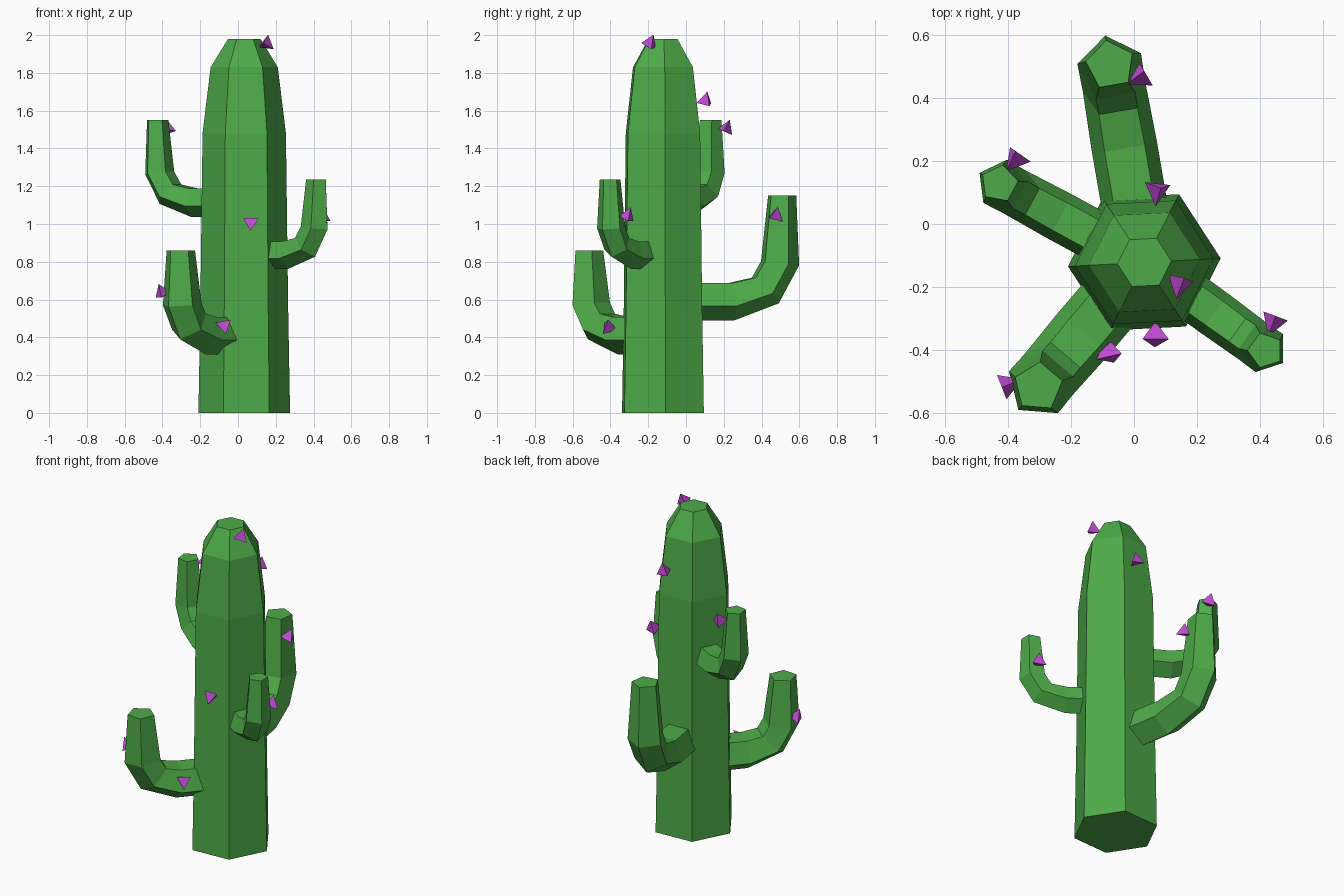
import bpy, bmesh
from math import sin, cos, pi, radians
from mathutils import Vector

if "Cube" in bpy.data.objects:
    bpy.data.objects.remove(bpy.data.objects["Cube"])

UP = Vector((0, 0, 1))
AXIS = Vector((0.033, -0.122, 0))      # trunk centre line


def material(name, color):
    m = bpy.data.materials.new(name)
    m.diffuse_color = color
    m.use_nodes = True
    m.node_tree.nodes["Principled BSDF"].inputs["Base Color"].default_value = m.diffuse_color
    return m


green = material("cactus_green", (0.076, 0.41, 0.066, 1))
purple = material("flower_purple", (0.53, 0.07, 0.65, 1))


def add_object(name, bm, mat):
    bmesh.ops.recalc_face_normals(bm, faces=bm.faces)
    me = bpy.data.meshes.new(name)
    bm.to_mesh(me)
    bm.free()
    me.materials.append(mat)
    bpy.context.collection.objects.link(bpy.data.objects.new(name, me))


def ring(center, u, v, r, sides):
    return [center + r * (cos(2 * pi * i / sides) * u + sin(2 * pi * i / sides) * v)
            for i in range(sides)]


def loft(name, rings, mat):
    """Flat-faced closed skin through rings of points."""
    bm = bmesh.new()
    rows = [[bm.verts.new(p) for p in r] for r in rings]
    n = len(rows[0])
    for a, b in zip(rows, rows[1:]):
        for i in range(n):
            j = (i + 1) % n
            bm.faces.new((a[i], a[j], b[j], b[i]))
    bm.faces.new(rows[0])
    bm.faces.new(rows[-1])
    add_object(name, bm, mat)


# Trunk: tapered hexagonal column with a bevelled crown
turn = radians(3)
tu, tv = Vector((cos(turn), sin(turn), 0)), Vector((-sin(turn), cos(turn), 0))
trunk_profile = [(0, 0.243), (0.55, 0.233), (1.48, 0.221), (1.83, 0.178), (1.98, 0.086)]
loft("trunk", [ring(AXIS + z * UP, tu, tv, r, 6) for z, r in trunk_profile], green)


# Arms: five-sided tubes that leave the trunk level and bend upward
def arm(name, angle, z, rise, reach, r):
    d = Vector((cos(radians(angle)), sin(radians(angle)), 0))
    side = UP.cross(d)
    path = [(0.15, 0, 0, 1), (0.59, 0, 5, 1), (0.86, 0.10, 45, 0.96),
            (0.98, 0.35, 84, 0.98), (1, 1, 90, 0.72)]
    rings = []
    for s, h, tilt, k in path:
        t = radians(tilt)
        outward = sin(t) * d - cos(t) * UP
        c = AXIS + s * reach * d + (z + h * rise) * UP
        rings.append(ring(c, outward, side, k * r, 5))
    loft(name, rings, green)


arm("back_arm", 99.8, 0.60, 0.55, 0.637, 0.110)
arm("left_arm", 151.5, 1.12, 0.43, 0.525, 0.084)
arm("front_left_arm", 229.5, 0.42, 0.44, 0.520, 0.110)
arm("right_arm", -36.0, 0.842, 0.393, 0.476, 0.080)


# Flowers: three-sided pyramids with the point set into the cactus
def flower(name, pos, direction, spin):
    n = Vector(direction).normalized()
    x = UP.cross(n).normalized()
    y = n.cross(x)
    a = radians(spin)
    u, v = cos(a) * x + sin(a) * y, cos(a) * y - sin(a) * x
    p = Vector(pos)
    bm = bmesh.new()
    base = [bm.verts.new(q) for q in ring(p + 0.024 * n, u, v, 0.048, 3)]
    tip = bm.verts.new(p - 0.045 * n)
    bm.faces.new(base)
    for i in range(3):
        bm.faces.new((base[(i + 1) % 3], base[i], tip))
    add_object(name, bm, purple)


flowers = [
    ("crown_flower", (0.143, -0.185, 1.953), (0.7, -0.5, 0.35), 65),
    ("trunk_back_flower", (0.075, 0.10, 1.65), (0.15, 1, 0.2), 100),
    ("trunk_front_flower", (0.068, -0.352, 1.0), (0.0, -0.9, 0.35), -92),
    ("front_left_arm_low_flower", (-0.078, -0.405, 0.455), (0.15, -0.9, 0.3), -80),
    ("front_left_arm_flower", (-0.398, -0.510, 0.635), (-0.93, -0.36, 0), 90),
    ("back_arm_flower", (0.016, 0.467, 1.045), (0.85, 0.5, 0), 80),
    ("left_arm_flower", (-0.38, 0.205, 1.505), (0.57, 0.82, 0), 75),
    ("right_arm_flower", (0.442, -0.315, 1.04), (0.35, 0.94, 0), 90),
]
for f in flowers:
    flower(*f)
